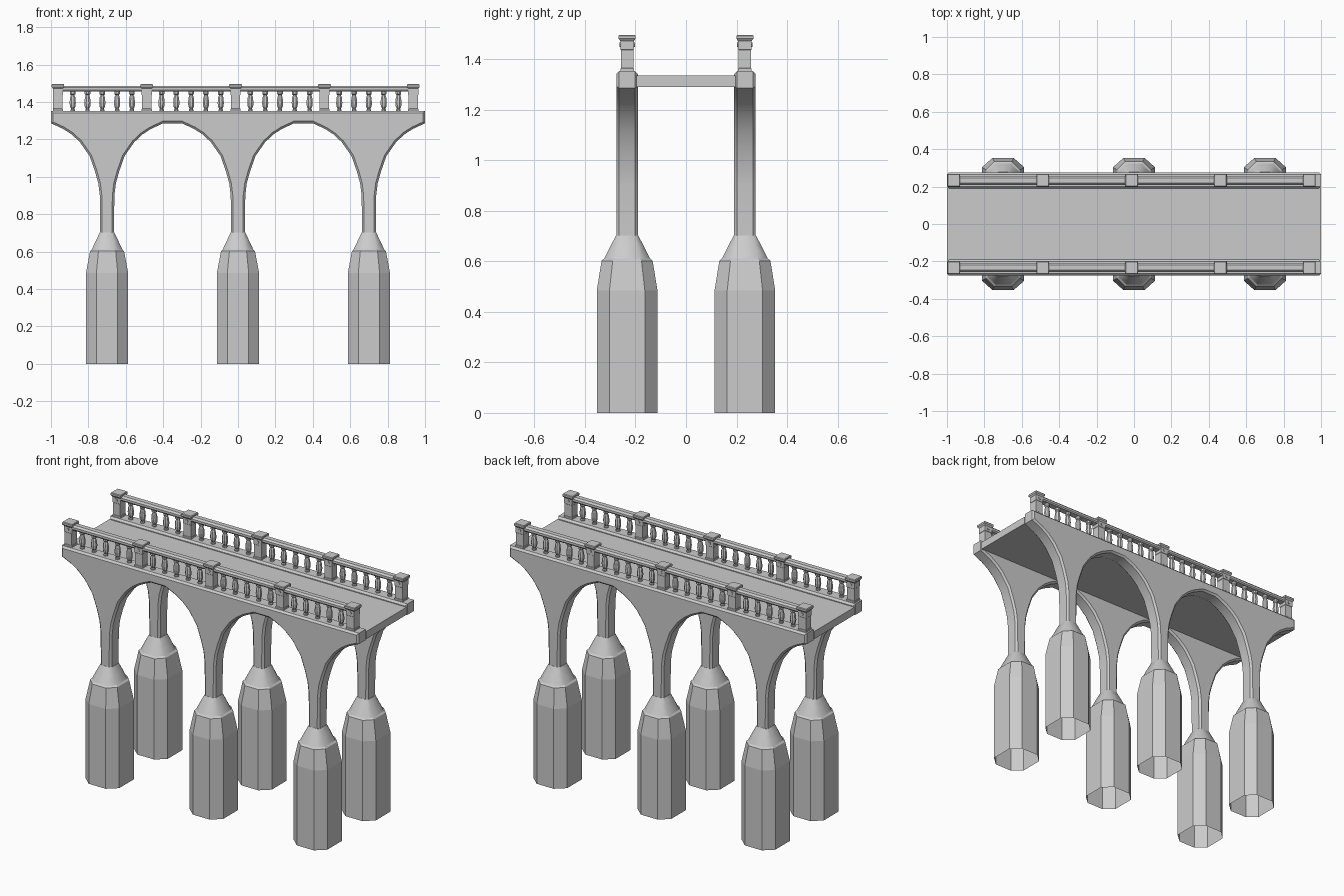
import bpy, bmesh, math

if "Cube" in bpy.data.objects:
    bpy.data.objects.remove(bpy.data.objects["Cube"])

SIDE_Y = -0.233                      # centre line of the front arcade
PIERS = (-0.7, 0.0, 0.7)
POSTS = [-0.963 + 0.475 * i for i in range(5)]


def finish(bm, name, mirror=True, smooth=None):
    bmesh.ops.recalc_face_normals(bm, faces=bm.faces[:])
    mesh = bpy.data.meshes.new(name)
    bm.to_mesh(mesh)
    bm.free()
    ob = bpy.data.objects.new(name, mesh)
    bpy.context.collection.objects.link(ob)
    if smooth:
        bpy.ops.object.select_all(action='DESELECT')
        ob.select_set(True)
        bpy.context.view_layer.objects.active = ob
        bpy.ops.object.shade_smooth_by_angle(angle=math.radians(smooth))
    if mirror:
        m = ob.modifiers.new("other_side", 'MIRROR')
        m.use_axis = (False, True, False)
        m.use_mirror_merge = False
    return ob


def octagon(hx, fx, hy, fy):
    return [(fx, -hy), (hx, -fy), (hx, fy), (fx, hy),
            (-fx, hy), (-hx, fy), (-hx, -fy), (-fx, -hy)]


def square(h):
    return [(h, -h), (h, h), (-h, h), (-h, -h)]


def loft(bm, x, y, rings, bottom=True, top=True):
    """Stack of (z, outline) rings joined by quads."""
    loops = [[bm.verts.new((x + px, y + py, z)) for px, py in pts] for z, pts in rings]
    for a, b in zip(loops, loops[1:]):
        for i in range(len(a)):
            j = (i + 1) % len(a)
            bm.faces.new((a[i], a[j], b[j], b[i]))
    if bottom:
        bm.faces.new(loops[0][::-1])
    if top:
        bm.faces.new(loops[-1])


# arcade wall with slender columns: half profile of one pier repeated
half = [(0.037, 0.66), (0.037, 0.72), (0.039, 0.90), (0.047, 0.965), (0.065, 1.03),
        (0.093, 1.11), (0.145, 1.185), (0.19, 1.227), (0.235, 1.256), (0.30, 1.286)]
outline = []
for cx in PIERS:
    outline += [(cx - dx, z) for dx, z in reversed(half)]
    outline += [(cx + dx, z) for dx, z in half]
outline += [(1.0, 1.352), (-1.0, 1.352)]
bm = bmesh.new()
front = bm.faces.new([bm.verts.new((x, SIDE_Y - 0.043, z)) for x, z in outline])
ext = bmesh.ops.extrude_face_region(bm, geom=[front], use_keep_orig=True)
bmesh.ops.translate(bm, vec=(0, 0.086, 0),
                    verts=[g for g in ext['geom'] if isinstance(g, bmesh.types.BMVert)])
bmesh.ops.recalc_face_normals(bm, faces=bm.faces[:])
rim = [e for e in bm.edges if abs(e.verts[0].co.y - e.verts[1].co.y) < 1e-4]
bmesh.ops.bevel(bm, geom=rim, offset=0.011, segments=1, affect='EDGES', profile=0.5)
finish(bm, "arcade_wall", smooth=30)

# faceted piles, open underneath
bm = bmesh.new()
for cx in PIERS:
    loft(bm, cx, SIDE_Y, [(0.0, octagon(0.113, 0.057, 0.12, 0.07)),
                          (0.485, octagon(0.113, 0.057, 0.12, 0.07)),
                          (0.602, octagon(0.091, 0.046, 0.101, 0.057)),
                          (0.611, octagon(0.082, 0.041, 0.091, 0.051))],
         bottom=False, top=False)
finish(bm, "piles")

# smooth flares between piles and columns
bm = bmesh.new()
for cx in PIERS:
    loft(bm, cx, SIDE_Y, [(0.611, octagon(0.082, 0.041, 0.091, 0.051)),
                          (0.66, octagon(0.059, 0.034, 0.066, 0.042)),
                          (0.702, octagon(0.039, 0.027, 0.044, 0.033))], bottom=False)
finish(bm, "pile_flares", smooth=60)

# roadway slab
bm = bmesh.new()
loft(bm, 0, 0, [(z, [(1, -0.195), (1, 0.195), (-1, 0.195), (-1, -0.195)])
                for z in (1.29, 1.336)])
finish(bm, "deck", mirror=False)

# railing posts with stepped caps and a small round boss on each face
bm = bmesh.new()
for px in POSTS:
    loft(bm, px, SIDE_Y, [(1.35, square(0.027)), (1.362, square(0.027)),
                          (1.364, square(0.025)), (1.436, square(0.025)),
                          (1.438, square(0.027)), (1.472, square(0.027)),
                          (1.481, square(0.034)), (1.492, square(0.034)),
                          (1.496, square(0.031))])
    for sy in (-1, 1):
        ring = bmesh.ops.create_cone(bm, cap_ends=True, segments=8,
                                     radius1=0.009, radius2=0.009, depth=0.006)['verts']
        for v in ring:
            x, y, z = v.co
            v.co = (px + x, SIDE_Y + sy * 0.028 + z, 1.457 + y)
finish(bm, "railing_posts")

# handrails between posts
bm = bmesh.new()
for a, b in zip(POSTS, POSTS[1:]):
    mid, hl = (a + b) / 2, (b - a) / 2 - 0.02
    loft(bm, mid, SIDE_Y, [(z, [(hl, -w), (hl, w), (-hl, w), (-hl, -w)])
                           for z, w in ((1.456, 0.019), (1.463, 0.024),
                                        (1.476, 0.024), (1.486, 0.014))])
finish(bm, "handrails")

# turned balusters, five per bay
vase = [(1.35, 0.013), (1.359, 0.013), (1.363, 0.009), (1.376, 0.016), (1.395, 0.018),
        (1.425, 0.015), (1.437, 0.010), (1.442, 0.016), (1.460, 0.016)]
bm = bmesh.new()
for a in POSTS[:-1]:
    for k in range(1, 6):
        loft(bm, a + k * 0.475 / 6, SIDE_Y,
             [(z, [(r * math.cos(t * math.pi / 4 + math.pi / 8),
                    r * math.sin(t * math.pi / 4 + math.pi / 8)) for t in range(8)])
              for z, r in vase])
finish(bm, "balusters")
